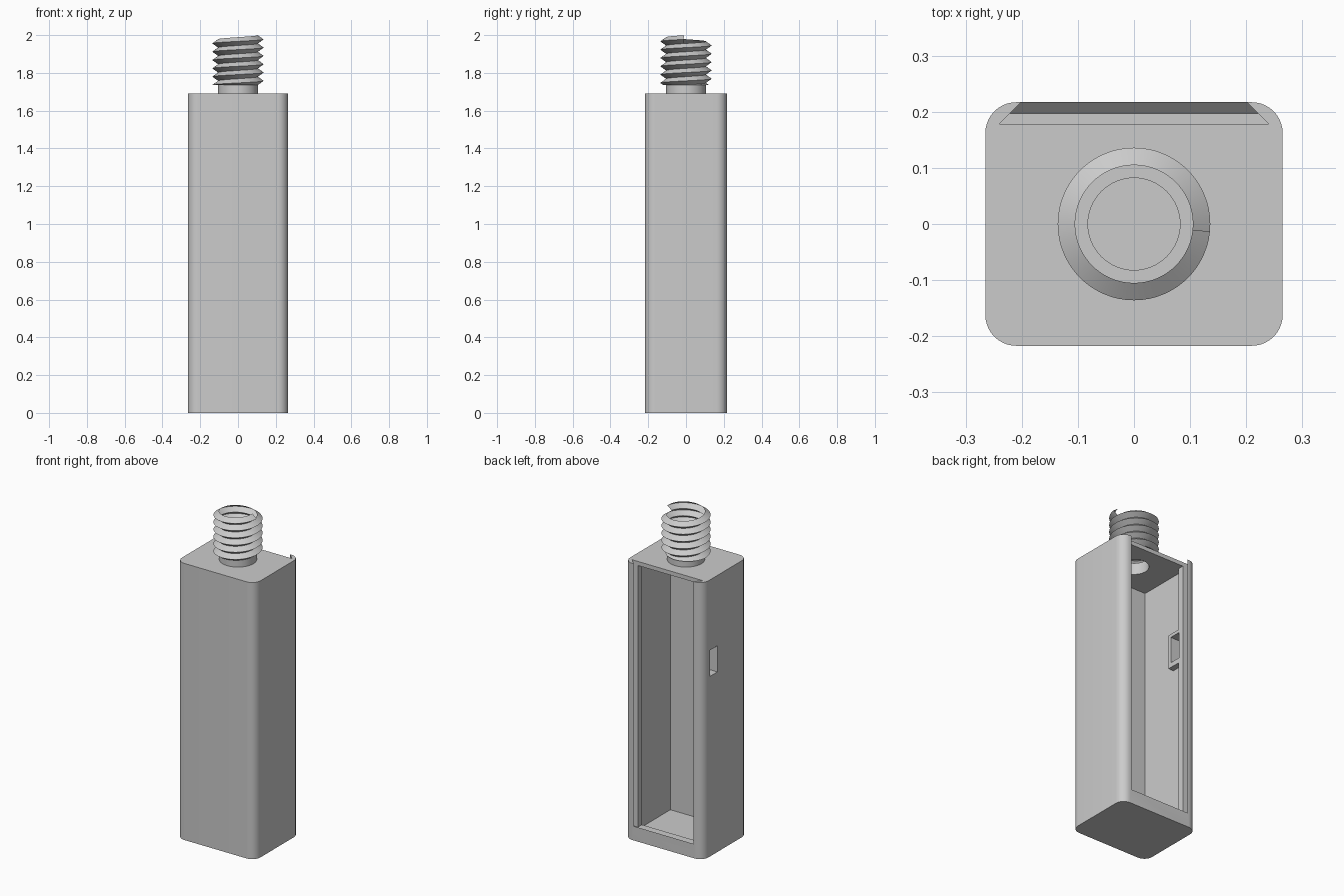
import bpy, bmesh, math
from mathutils import Vector

cube = bpy.data.objects.get("Cube")
if cube:
    bpy.data.objects.remove(cube, do_unlink=True)

grey = bpy.data.materials.new("plain_grey")
grey.use_nodes = True
COLOUR = (0.6, 0.6, 0.6, 1)
grey.diffuse_color = COLOUR
grey.node_tree.nodes["Principled BSDF"].inputs["Base Color"].default_value = COLOUR

HALF_X, HALF_Y, BODY_TOP = 0.265, 0.217, 1.69
THREAD_BASE, TOP = 1.735, 2.0
ROOT, CREST, PITCH, BORE = 0.105, 0.136, 0.044, 0.082


def make(name, bm):
    bmesh.ops.recalc_face_normals(bm, faces=bm.faces)
    mesh = bpy.data.meshes.new(name)
    bm.to_mesh(mesh)
    bm.free()
    mesh.materials.append(grey)
    obj = bpy.data.objects.new(name, mesh)
    bpy.context.collection.objects.link(obj)
    return obj


def hull(name, points):
    bm = bmesh.new()
    for p in points:
        bm.verts.new(p)
    bmesh.ops.convex_hull(bm, input=bm.verts)
    bmesh.ops.dissolve_limit(bm, angle_limit=0.01, verts=bm.verts, edges=bm.edges)
    return make(name, bm)


def box(name, xs, ys, zs, radius=0):
    bm = bmesh.new()
    bmesh.ops.create_cube(bm, size=1)
    for v in bm.verts:
        v.co = [r[0] if c < 0 else r[1] for r, c in zip((xs, ys, zs), v.co)]
    if radius:
        upright = [e for e in bm.edges
                   if abs(e.verts[0].co.z - e.verts[1].co.z) > 0.1]
        bmesh.ops.bevel(bm, geom=upright, offset=radius, segments=10,
                        profile=0.5, affect='EDGES')
    return make(name, bm)


def cylinder(name, radius, z0, z1):
    bm = bmesh.new()
    bmesh.ops.create_cone(bm, cap_ends=True, segments=64, radius1=radius,
                          radius2=radius, depth=z1 - z0)
    bmesh.ops.translate(bm, verts=bm.verts, vec=(0, 0, (z0 + z1) / 2))
    return make(name, bm)


def cut(obj, *cutters):
    for cutter in cutters:
        mod = obj.modifiers.new("cut", 'BOOLEAN')
        mod.operation, mod.solver, mod.object = 'DIFFERENCE', 'EXACT', cutter
    bpy.context.view_layer.update()
    result = bpy.data.meshes.new_from_object(
        obj.evaluated_get(bpy.context.evaluated_depsgraph_get()))
    obj.modifiers.clear()
    obj.data = result


def thread(name, steps=64):
    # Helical V strip, trimmed flat at both ends
    bm = bmesh.new()
    rows = 2 * int((TOP - THREAD_BASE) / PITCH + 4)
    start = TOP - PITCH * (rows / 2 - 0.5)
    grid = []
    for k in range(rows):
        ring = []
        for i in range(steps):
            a = math.tau * i / steps
            r = ROOT if k % 2 else CREST
            ring.append(bm.verts.new((r * math.cos(a), r * math.sin(a),
                                      start + PITCH * (k / 2 + i / steps - 1))))
        grid.append(ring)
    for k in range(rows - 1):
        for i in range(steps):
            if i < steps - 1:
                quad = (grid[k][i], grid[k][i + 1], grid[k + 1][i + 1], grid[k + 1][i])
            elif k + 3 < rows:
                quad = (grid[k][i], grid[k + 2][0], grid[k + 3][0], grid[k + 1][i])
            else:
                continue
            bm.faces.new(quad)
    for z, side in ((TOP, 1), (THREAD_BASE, -1)):
        bmesh.ops.bisect_plane(bm, geom=bm.verts[:] + bm.edges[:] + bm.faces[:],
                               plane_co=(0, 0, z), plane_no=(0, 0, side),
                               clear_outer=True)
        rim = [e for e in bm.edges if e.is_boundary
               and all(abs(v.co.z - z) < 1e-4 for v in e.verts)]
        bmesh.ops.edgeloop_fill(bm, edges=rim)
    return make(name, bm)


# Hollowing tools: cavity, rear opening, dovetail lid slot, port, bore
cavity = box("cavity_cutter", (-0.235, 0.235), (-0.185, 0.14), (0.025, 1.665))
opening = box("opening_cutter", (-0.2, 0.2), (0.1, 0.19), (0.067, 1.665))
slot = hull("slot_cutter", [
    Vector((s * w, y, z))
    for w, y, low in ((0.24, 0.178, 0.067), (0.221, 0.197, 0.067), (0.18, 0.238, 0.108))
    for z in (low, 1.8) for s in (-1, 1)])
port = box("port_cutter", (-0.3, -0.19), (0.075, 0.146), (1.1, 1.26))
bore = cylinder("bore_cutter", BORE, 1.6, 2.1)

# Housing with rounded upright edges
body = box("housing", (-HALF_X, HALF_X), (-HALF_Y, HALF_Y), (0, BODY_TOP), 0.055)
cut(body, cavity, opening, slot, port, bore)

# Raised frame around the side port, inside the housing
frame = box("port_frame", (-0.24, -0.2), (0.055, 0.14), (1.07, 1.28))
cut(frame, port)

# Hollow neck and threaded stud
neck = cylinder("neck", ROOT, BODY_TOP, THREAD_BASE)
cut(neck, bore)
stud = thread("threaded_stud")
cut(stud, bore)

for tool in (cavity, opening, slot, port, bore):
    bpy.data.objects.remove(tool, do_unlink=True)

for obj in (body, frame, neck, stud):
    bpy.ops.object.select_all(action='DESELECT')
    obj.select_set(True)
    bpy.context.view_layer.objects.active = obj
    bpy.ops.object.shade_smooth_by_angle(angle=math.radians(30))
